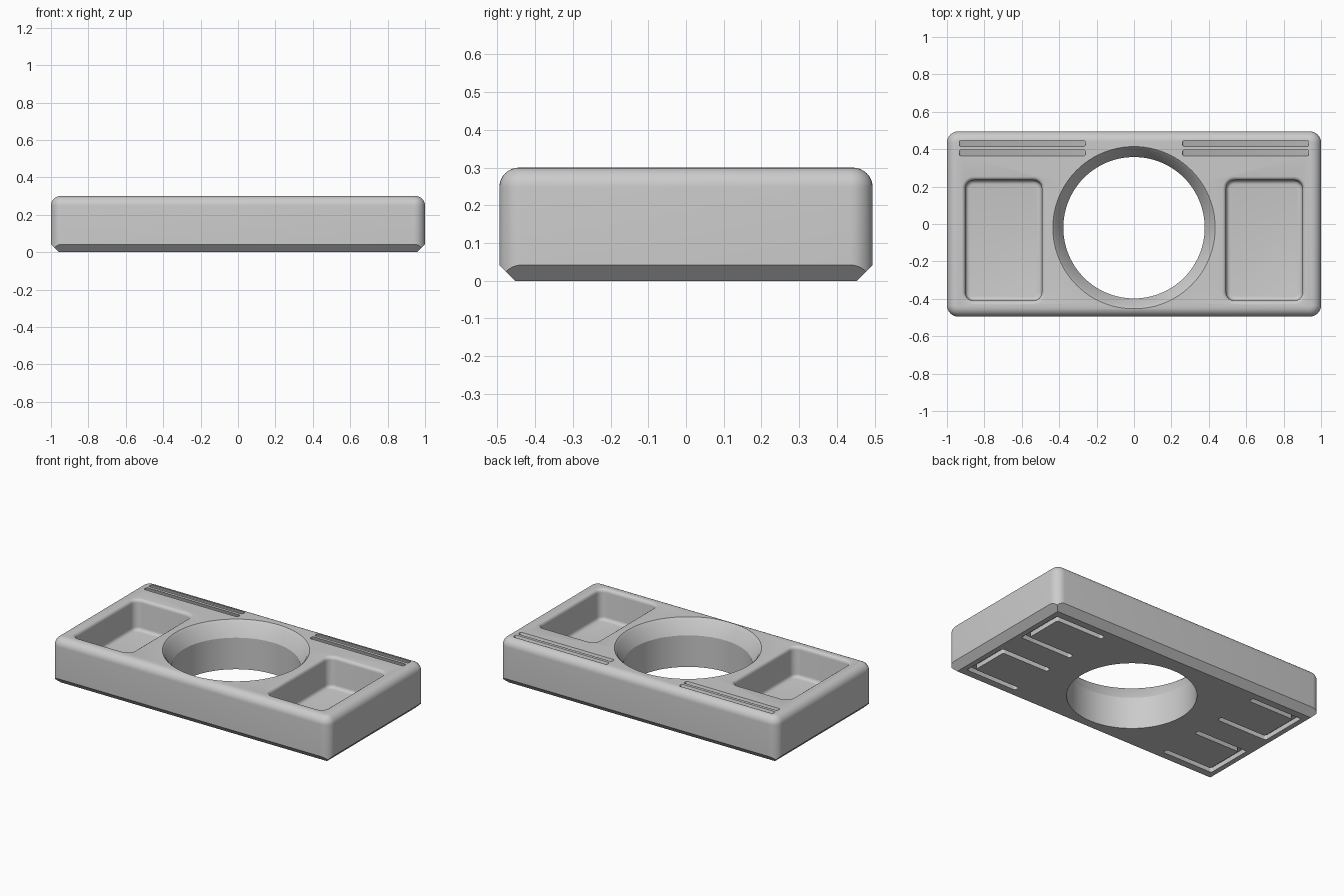
import bpy, bmesh, math

if "Cube" in bpy.data.objects:
    bpy.data.objects.remove(bpy.data.objects["Cube"])

HX, HY, TOP = 1.0, 0.495, 0.30
grey = bpy.data.materials.new("plain grey")
grey.diffuse_color = (0.6, 0.6, 0.6, 1)
grey.use_nodes = True
grey.node_tree.nodes["Principled BSDF"].inputs["Base Color"].default_value = grey.diffuse_color


def loft(name, rings, bevel=0):
    """Closed solid skinned through rings of equal point count, bottom to top."""
    bm = bmesh.new()
    loops = [[bm.verts.new(p) for p in ring] for ring in rings]
    n = len(loops[0])
    sides = []
    for a, b in zip(loops, loops[1:]):
        for i in range(n):
            j = (i + 1) % n
            sides.append(bm.faces.new((a[i], a[j], b[j], b[i])))
    bm.faces.new(loops[0][::-1])
    bm.faces.new(loops[-1])
    if bevel:
        edges = [e for e in bm.edges if abs(e.verts[0].co.z - e.verts[1].co.z) > 1e-4]
        bmesh.ops.bevel(bm, geom=edges, offset=bevel, segments=4, profile=0.5, affect='EDGES')
    bmesh.ops.recalc_face_normals(bm, faces=bm.faces[:])
    mesh = bpy.data.meshes.new(name)
    bm.to_mesh(mesh)
    bm.free()
    mesh.materials.append(grey)
    obj = bpy.data.objects.new(name, mesh)
    bpy.context.collection.objects.link(obj)
    return obj


def round_rect(cx, cy, hx, hy, r, z, seg=8):
    pts = []
    for k, (sx, sy) in enumerate(((1, 1), (-1, 1), (-1, -1), (1, -1))):
        for i in range(seg + 1):
            a = math.pi / 2 * (k + i / seg)
            pts.append((cx + sx * (hx - r) + r * math.cos(a),
                        cy + sy * (hy - r) + r * math.sin(a), z))
    return pts


def rect(hx, hy, z):
    return [(hx, hy, z), (-hx, hy, z), (-hx, -hy, z), (hx, -hy, z)]


def circle(cx, cy, r, z, n=96):
    return [(cx + r * math.cos(2 * math.pi * i / n),
             cy + r * math.sin(2 * math.pi * i / n), z) for i in range(n)]


def cut(target, tool, operation='DIFFERENCE'):
    mod = target.modifiers.new("cut", 'BOOLEAN')
    mod.operation, mod.solver, mod.object = operation, 'EXACT', tool
    bpy.context.view_layer.objects.active = target
    bpy.ops.object.modifier_apply(modifier=mod.name)
    bpy.data.objects.remove(tool, do_unlink=True)


# Tray body: rounded corners and a rounded top edge
R, F = 0.06, 0.052
rings = [round_rect(0, 0, HX, HY, R, -0.05)]
for i in range(9):
    a = math.pi / 2 * i / 8
    t = F * (1 - math.cos(a))
    rings.append(round_rect(0, 0, HX - t, HY - t, R - t, TOP - F + F * math.sin(a)))
body = loft("tray_body", rings)

# Straight chamfer around the base
cut(body, loft("base_chamfer", [rect(HX - 0.042, HY - 0.042, 0), rect(HX + 0.01, HY + 0.01, 0.052),
                                rect(HX + 0.01, HY + 0.01, 0.5)]), 'INTERSECT')

# Through hole with a conical seat and a chamfered rim
profile = [(0.378, -0.1), (0.378, 0.205), (0.42, 0.285), (0.435, 0.301), (0.435, 0.4)]
cut(body, loft("hole_cutter", [circle(0, -0.02, r, z) for r, z in profile]))

for s in (-1, 1):
    # Deep pocket: filleted floor, straight walls, eased rim
    fl, e, hx, hy, r = 0.10, 0.022, 0.204, 0.322, 0.045
    cx, cy = s * 0.697, -0.088
    rings = []
    for i in range(5):
        a = math.pi / 2 * i / 4
        t = e * (1 - math.sin(a))
        rings.append(round_rect(cx, cy, hx - t, hy - t, r - t, fl + e * (1 - math.cos(a))))
    for i in range(5):
        a = math.pi / 2 * i / 4
        t = e * (1 - math.cos(a))
        rings.append(round_rect(cx, cy, hx + t, hy + t, r + t, TOP + 0.0005 - e + e * math.sin(a)))
    rings.append(round_rect(cx, cy, hx + e, hy + e, r + e, 0.4))
    cut(body, loft("pocket_cutter", rings))

    # Pair of narrow slots leaning towards the back
    lean, depth, up = 0.28, 0.13, 0.05
    for y in (0.38, 0.43):
        rings = [round_rect(s * 0.597, y + lean * d, 0.337, 0.0155, 0.008, TOP - d, 4)
                 for d in (depth, -up)]
        cut(body, loft("slot_cutter", rings))

    # U-shaped grooves underneath, open towards the middle
    for q in (-1, 1):
        x0, x1, y0, y1, w = 0.56, 0.925, 0.085, 0.405, 0.035
        u = [(x0, y0), (x1, y0), (x1, y1), (x0, y1),
             (x0, y1 - w), (x1 - w, y1 - w), (x1 - w, y0 + w), (x0, y0 + w)]
        cut(body, loft("groove_cutter", [[(s * x, q * y, z) for x, y in u]
                                         for z in (-0.05, 0.03)], bevel=0.012))

# Smooth the curves, keep the edges crisp
bpy.ops.object.select_all(action='DESELECT')
body.select_set(True)
bpy.context.view_layer.objects.active = body
bpy.ops.object.shade_smooth_by_angle(angle=math.radians(25))
